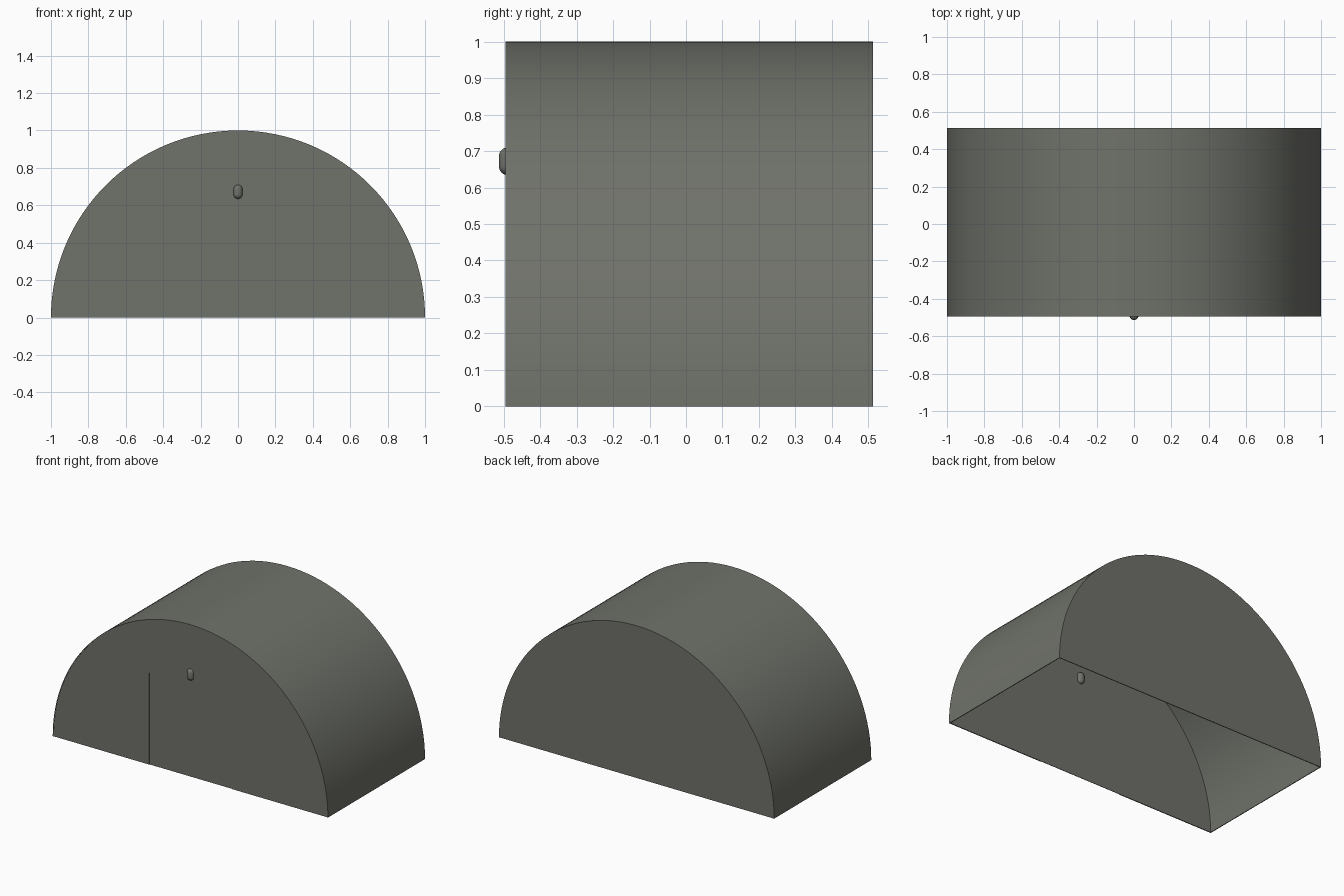
import bpy, bmesh, math

if "Cube" in bpy.data.objects:
    bpy.data.objects.remove(bpy.data.objects["Cube"])

SEG = 64
FRONT, BACK, T = -0.495, 0.513, 0.005

mat = bpy.data.materials.new("grey_green_metal")
mat.diffuse_color = (0.16, 0.168, 0.145, 1)
mat.use_nodes = True
mat.node_tree.nodes["Principled BSDF"].inputs["Base Color"].default_value = mat.diffuse_color


def finish(name, bm):
    bmesh.ops.recalc_face_normals(bm, faces=bm.faces)
    me = bpy.data.meshes.new(name)
    bm.to_mesh(me)
    bm.free()
    ob = bpy.data.objects.new(name, me)
    bpy.context.collection.objects.link(ob)
    me.materials.append(mat)
    bpy.ops.object.select_all(action='DESELECT')
    ob.select_set(True)
    bpy.context.view_layer.objects.active = ob
    bpy.ops.object.shade_smooth_by_angle(angle=math.radians(35))
    return ob


def arc(r):
    return [(r * math.cos(math.pi * i / SEG), r * math.sin(math.pi * i / SEG))
            for i in range(SEG + 1)]


def slab(name, outline, y0, y1):
    """Extrude an x-z outline from y0 to y1."""
    bm = bmesh.new()
    face = bm.faces.new([bm.verts.new((x, y0, z)) for x, z in outline])
    ext = bmesh.ops.extrude_face_region(bm, geom=[face])
    for v in ext["geom"]:
        if isinstance(v, bmesh.types.BMVert):
            v.co.y = y1
    return finish(name, bm)


# Arched roof shell, open underneath
slab("arched_roof", arc(1.0) + arc(1.0 - T)[::-1], FRONT, BACK)

# End walls, the front one cut out around the doorway
r = 1.0 - T
slab("back_wall", arc(r), BACK - T, BACK)
doorway = [(-0.3, 0), (-0.3, 0.6), (0.3, 0.6), (0.3, 0)]
slab("front_wall", arc(r) + doorway, FRONT + 0.002, FRONT + 0.008)

# Door panel set slightly back in the doorway
slab("door", doorway, FRONT + 0.005, FRONT + 0.008)

# Capsule lamp above the door, passing through the wall
bm = bmesh.new()
bmesh.ops.create_uvsphere(bm, u_segments=24, v_segments=16, radius=0.024)
for v in bm.verts:
    v.co.z += 0.672 + (0.014 if v.co.z > 0.0001 else -0.014)
    v.co.y -= 0.489
finish("door_lamp", bm)
